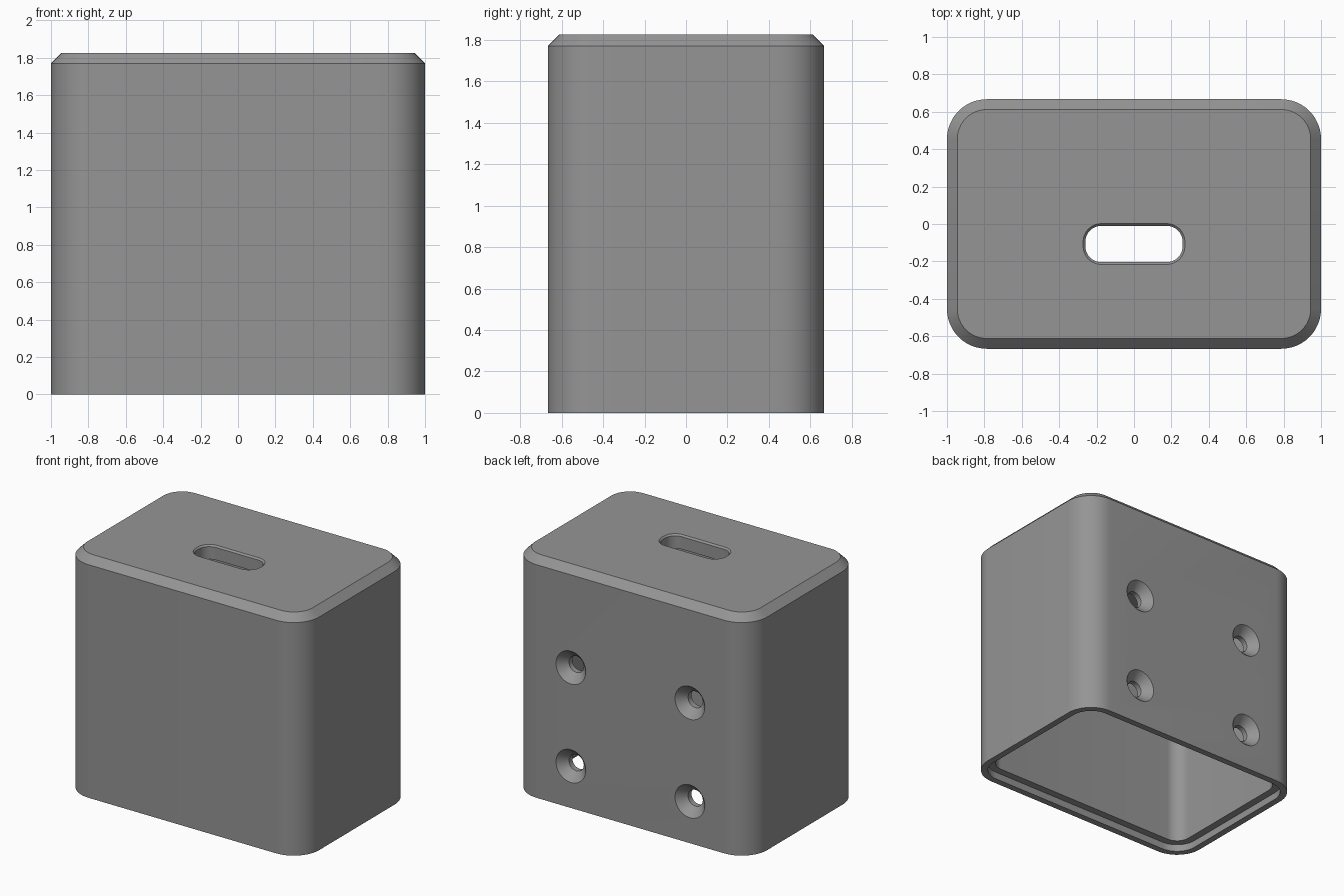
import bpy, bmesh, math
from mathutils import Matrix

if "Cube" in bpy.data.objects:
    bpy.data.objects.remove(bpy.data.objects["Cube"])

HX, HY, H = 1.0, 0.667, 1.825      # half width, half depth, height
R, WALL, CHAMFER = 0.213, 0.107, 0.055

grey = bpy.data.materials.new("grey plastic")
grey.diffuse_color = (0.30, 0.30, 0.30, 1)
grey.use_nodes = True
grey.node_tree.nodes["Principled BSDF"].inputs["Base Color"].default_value = grey.diffuse_color


def rounded_rect(hx, hy, r, z, cx=0, cy=0, n=12):
    """Points of a rounded rectangle, counter-clockwise."""
    pts = []
    for q, (sx, sy) in enumerate([(1, 1), (-1, 1), (-1, -1), (1, -1)]):
        for i in range(n + 1):
            a = math.pi / 2 * (q + i / n)
            pts.append((cx + sx * (hx - r) + r * math.cos(a),
                        cy + sy * (hy - r) + r * math.sin(a), z))
    return pts


def circle(r, z, n=40):
    return [(r * math.cos(2 * math.pi * i / n), r * math.sin(2 * math.pi * i / n), z)
            for i in range(n)]


def loft(name, rings, matrix=Matrix()):
    """Skin a stack of rings into a closed solid."""
    bm = bmesh.new()
    loops = [[bm.verts.new(p) for p in ring] for ring in rings]
    for a, b in zip(loops, loops[1:]):
        for i in range(len(a)):
            j = (i + 1) % len(a)
            bm.faces.new((a[i], a[j], b[j], b[i]))
    bm.faces.new(loops[0])
    bm.faces.new(loops[-1])
    bm.transform(matrix)
    bmesh.ops.recalc_face_normals(bm, faces=bm.faces)
    mesh = bpy.data.meshes.new(name)
    bm.to_mesh(mesh)
    bm.free()
    mesh.materials.append(grey)
    ob = bpy.data.objects.new(name, mesh)
    bpy.context.collection.objects.link(ob)
    return ob


# hollow cover: chamfered top, straight walls, stepped lower rim, inner cavity
profile = [(CHAMFER, H), (0, H - CHAMFER), (0, 0), (0.05, 0), (0.05, 0.055),
           (WALL, 0.055), (WALL, H - WALL)]
cover = loft("cover", [rounded_rect(HX - d, HY - d, R - d, z) for d, z in profile])

# slot in the top with a slightly bevelled lip
slot_steps = [(0.0, H - 0.2), (0.0, H - 0.012), (0.012, H), (0.012, H + 0.05)]
cutters = [loft("slot_cutter", [rounded_rect(0.26 + d, 0.097 + d, 0.085 + d, z, 0, -0.107)
                                for d, z in slot_steps])]

# four countersunk screw holes in the back wall
hole_steps = [(0.062, -0.2), (0.062, -0.066), (0.125, 0), (0.125, 0.05)]
for x in (-0.5, 0.5):
    for z in (0.318, 1.066):
        place = Matrix.Translation((x, HY, z)) @ Matrix.Rotation(-math.pi / 2, 4, 'X')
        cutters.append(loft("screw_hole_cutter", [circle(r, d) for r, d in hole_steps], place))

# cut the openings, then drop the cutters
bpy.context.view_layer.objects.active = cover
for c in cutters:
    c.hide_render = True
    mod = cover.modifiers.new("cut", 'BOOLEAN')
    mod.operation, mod.solver, mod.object = 'DIFFERENCE', 'EXACT', c
    bpy.ops.object.modifier_apply(modifier=mod.name)
    bpy.data.objects.remove(c)

# smooth corners, crisp edges
bpy.ops.object.select_all(action='DESELECT')
cover.select_set(True)
bpy.ops.object.shade_smooth_by_angle(angle=math.radians(30))
